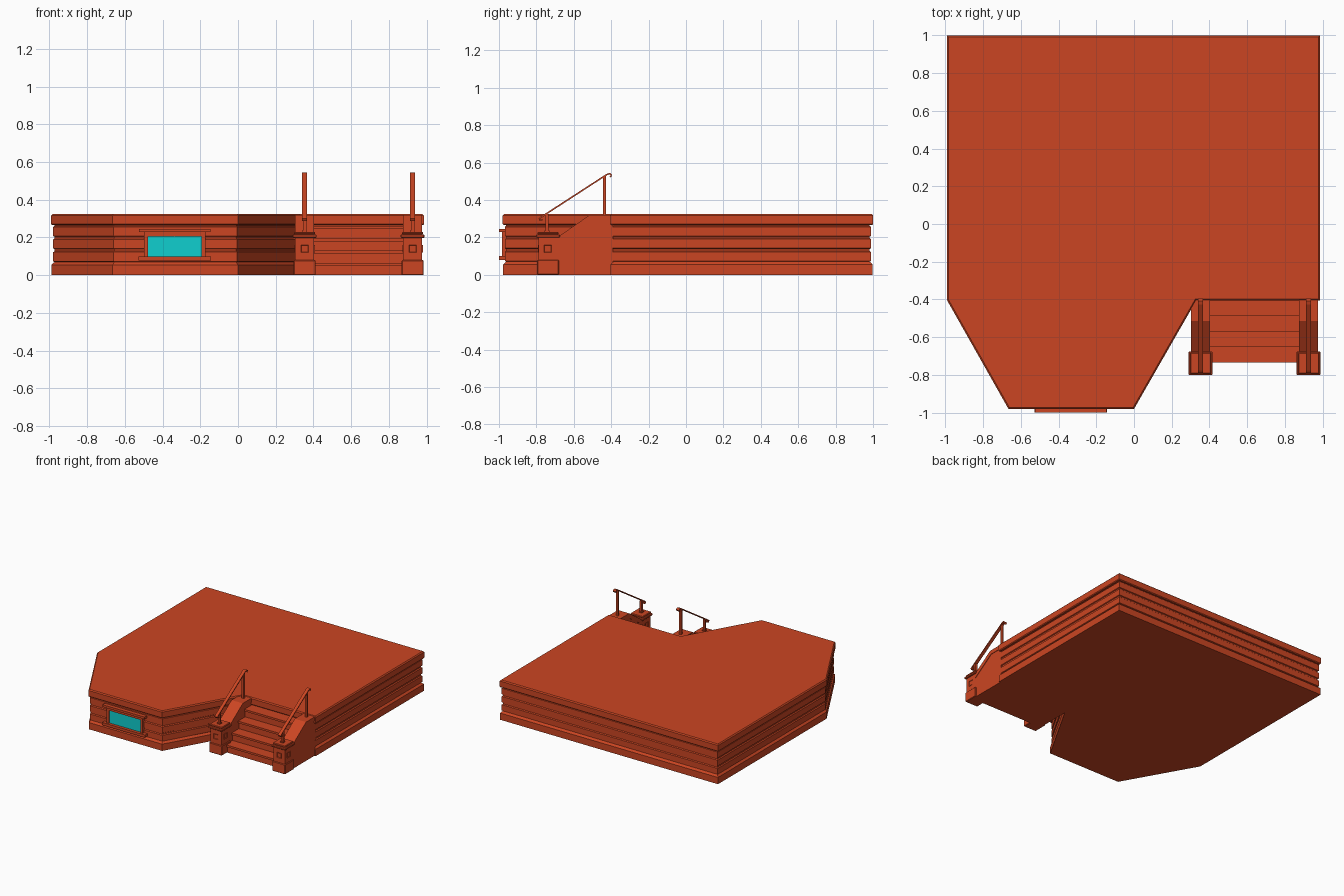
import bpy, bmesh
from mathutils import Vector

if "Cube" in bpy.data.objects:
    bpy.data.objects.remove(bpy.data.objects["Cube"])


def material(name, rgb):
    m = bpy.data.materials.new(name)
    m.use_nodes = True
    m.diffuse_color = (*rgb, 1)
    m.node_tree.nodes["Principled BSDF"].inputs["Base Color"].default_value = (*rgb, 1)
    return m


BRICK = material("brick_orange", (0.6, 0.06, 0.016))
GLASS = material("cyan_glass", (0.005, 0.62, 0.62))


def finish(name, bm, mat=BRICK):
    bmesh.ops.recalc_face_normals(bm, faces=bm.faces)
    mesh = bpy.data.meshes.new(name)
    bm.to_mesh(mesh)
    bm.free()
    mesh.materials.append(mat)
    ob = bpy.data.objects.new(name, mesh)
    bpy.context.collection.objects.link(ob)
    return ob


def box(name, x, y, z, mat=BRICK, bevel=0):
    """Box from (min, max) pairs."""
    bm = bmesh.new()
    bmesh.ops.create_cube(bm, size=1)
    for v in bm.verts:
        v.co = [(r[0] + r[1]) / 2 + c * (r[1] - r[0]) for r, c in zip((x, y, z), v.co)]
    if bevel:
        bmesh.ops.bevel(bm, geom=bm.edges[:], offset=bevel, segments=1, affect='EDGES')
    return finish(name, bm, mat)


def side_slab(name, x, profile):
    """Extrude a y-z outline along x."""
    bm = bmesh.new()
    face = bm.faces.new([bm.verts.new((x[0], y, z)) for y, z in profile])
    ext = bmesh.ops.extrude_face_region(bm, geom=[face])["geom"]
    bmesh.ops.translate(bm, vec=(x[1] - x[0], 0, 0),
                        verts=[v for v in ext if isinstance(v, bmesh.types.BMVert)])
    return finish(name, bm)


def inset_outline(pts, d):
    """Mitred inward offset of a counter-clockwise outline."""
    out = []
    for i, p in enumerate(pts):
        a = (p - pts[i - 1]).normalized()
        b = (pts[(i + 1) % len(pts)] - p).normalized()
        na, nb = Vector((-a.y, a.x)), Vector((-b.y, b.x))
        out.append(p + (na + nb) * d / (1 + na.dot(nb)))
    return out


# Foundation: footprint lofted through a clapboard wall profile
footprint = [Vector(p) for p in ((-0.99, 1), (-0.99, -0.405), (-0.665, -0.98), (0, -0.98),
                                 (0.33, -0.405), (0.985, -0.405), (0.985, 1))]
profile = [(0, 0.002), (0.055, 0.002), (0.065, 0.012)]
for z in (0.07, 0.138, 0.204):
    profile += [(z, 0.018), (z + 0.004, 0.011), (z + 0.052, 0.011), (z + 0.058, 0.018)]
profile += [(0.265, 0.018), (0.265, 0.005), (0.271, 0), (0.317, 0), (0.325, 0.008)]
bm = bmesh.new()
rings = [[bm.verts.new((p.x, p.y, z)) for p in inset_outline(footprint, d)] for z, d in profile]
for lo, hi in zip(rings, rings[1:]):
    for i in range(len(lo)):
        j = (i + 1) % len(lo)
        bm.faces.new((lo[i], lo[j], hi[j], hi[i]))
bm.faces.new(rings[0])
bm.faces.new(rings[-1])
finish("foundation", bm)

# Basement window
cx = -0.335
box("window_sill", (cx - 0.193, cx + 0.193), (-1, -0.96), (0.079, 0.1))
box("window_lintel", (cx - 0.19, cx + 0.19), (-1, -0.96), (0.228, 0.246))
box("window_head", (cx - 0.163, cx + 0.163), (-0.985, -0.96), (0.205, 0.228))
for s, side in ((-1, "right"), (1, "left")):
    box("window_jamb_" + side, sorted((cx + s * 0.142, cx + s * 0.163)), (-0.985, -0.96), (0.1, 0.206))
box("window_glass", (cx - 0.142, cx + 0.142), (-0.976, -0.96), (0.1, 0.205), GLASS)
box("window_mullion", (cx - 0.0015, cx + 0.0015), (-0.978, -0.97), (0.1, 0.205), GLASS)

# Stair treads with nosings over plain risers
for i in range(4):
    y, z = -0.725 + i * 0.082, 0.065 * (i + 1)
    box(f"riser_{i}", (0.39, 0.89), (y, -0.39), (0, z - 0.016))
    box(f"tread_{i}", (0.39, 0.89), (y - 0.009, -0.39), (z - 0.016, z))


def stair_side(x, side):
    # Sloping cheek wall with a wider coping
    side_slab("cheek_wall_" + side, (x - 0.047, x + 0.047),
              [(-0.7, 0), (-0.39, 0), (-0.39, 0.29), (-0.505, 0.29), (-0.7, 0.16)])
    side_slab("cheek_coping_" + side, (x - 0.051, x + 0.051),
              [(-0.7, 0.155), (-0.505, 0.287), (-0.395, 0.287), (-0.395, 0.32), (-0.515, 0.32), (-0.7, 0.192)])
    # Stair pedestal
    cy = -0.738
    for part, half, z0, z1 in (("base", 0.058, 0, 0.08), ("shaft", 0.051, 0.08, 0.2),
                               ("cap", 0.063, 0.198, 0.216), ("cap_top", 0.056, 0.216, 0.23)):
        box(f"pedestal_{part}_{side}", (x - half, x + half), (cy - half, cy + half), (z0, z1),
            bevel=0.004 if part != "shaft" else 0)
    # Square panels with sunken centres on the shaft faces
    for axis in range(2):
        half = [0.02, 0.02, 0.02]
        half[axis] = 0.054
        bm = bmesh.new()
        bmesh.ops.create_cube(bm, size=2)
        for v in bm.verts:
            v.co = Vector((x, cy, 0.14)) + Vector(c * h for c, h in zip(v.co, half))
        ends = [f for f in bm.faces if abs(f.normal[axis]) > 0.9]
        bmesh.ops.inset_individual(bm, faces=ends, thickness=0.005, depth=-0.004)
        finish(f"pedestal_panel_{axis}_{side}", bm)
    # Handrail posts and flat rail with curled ends
    box("lower_rail_post_" + side, (x - 0.009, x + 0.009), (-0.752, -0.736), (0.22, 0.325))
    box("lower_post_collar_" + side, (x - 0.013, x + 0.013), (-0.757, -0.731), (0.225, 0.238))
    box("upper_rail_post_" + side, (x - 0.009, x + 0.009), (-0.443, -0.428), (0.31, 0.528))
    path = [(-0.768, 0.294), (-0.78, 0.292), (-0.785, 0.3), (-0.775, 0.308),
            (-0.425, 0.535), (-0.408, 0.541), (-0.399, 0.533), (-0.405, 0.522)]
    bm = bmesh.new()
    rows = [[bm.verts.new((x + s * 0.013, y, z)) for s in (-1, 1)] for y, z in path]
    for a, b in zip(rows, rows[1:]):
        bm.faces.new((a[0], a[1], b[1], b[0]))
    rail = finish("handrail_" + side, bm)
    mod = rail.modifiers.new("thickness", 'SOLIDIFY')
    mod.thickness = 0.008
    mod.offset = 0


stair_side(0.353, "right")
stair_side(0.925, "left")
